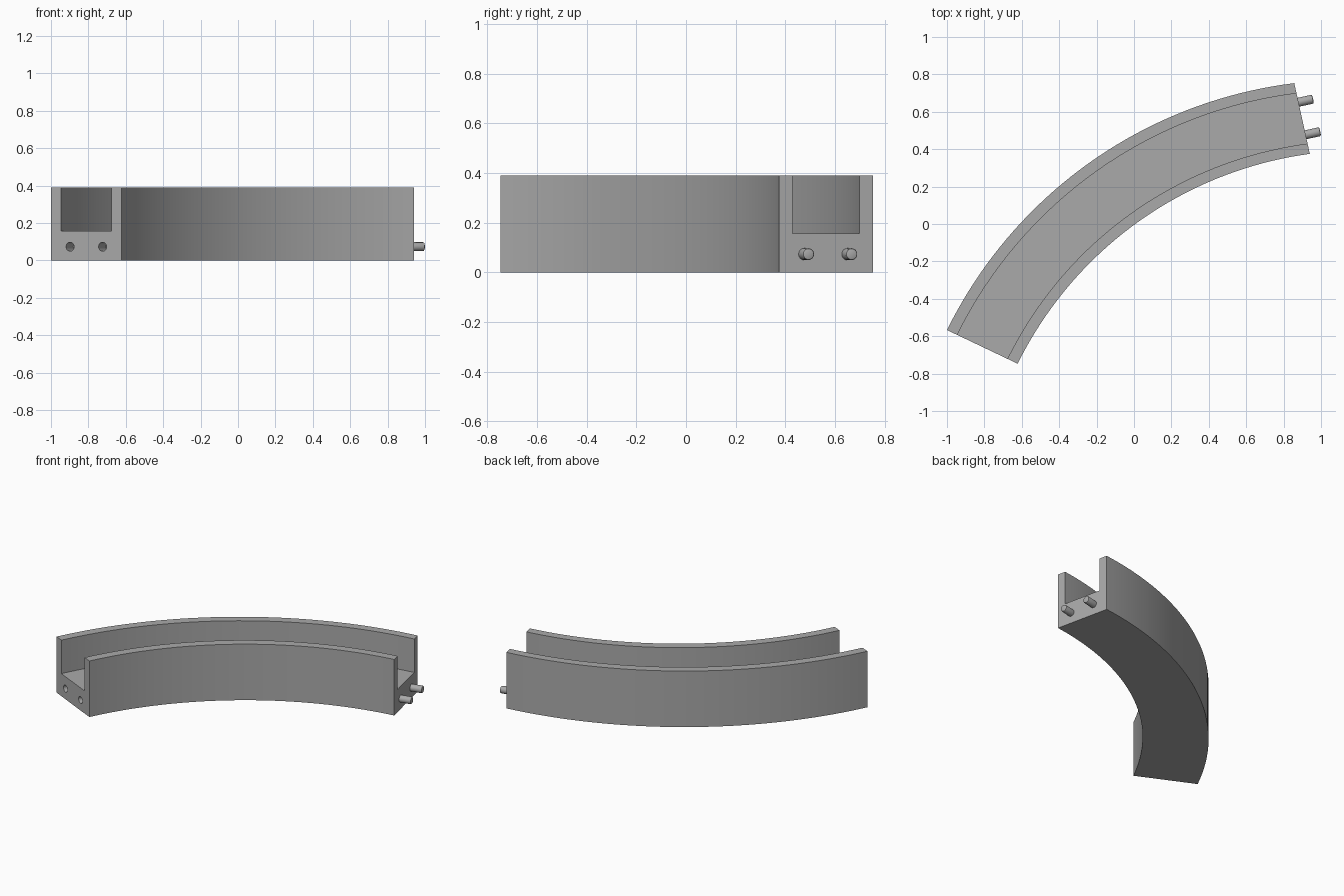
import bpy, bmesh, math
from mathutils import Vector

cube = bpy.data.objects.get("Cube")
if cube:
    bpy.data.objects.remove(cube, do_unlink=True)

HEIGHT, FLOOR, PIN_Z, PIN_R = 0.39, 0.157, 0.073, 0.024
SEGMENTS = 40
# Corners of the two end faces, inner and outer edge of the bend
START_IN, START_OUT = Vector((-0.622, -0.747)), Vector((-1.0, -0.567))
END_IN, END_OUT = Vector((0.94, 0.375)), Vector((0.857, 0.753))
PIN_PLACES = (0.27, 0.73)

grey = bpy.data.materials.new("grey_plastic")
grey.use_nodes = True
colour = (0.4, 0.4, 0.4, 1)
grey.diffuse_color = colour
grey.node_tree.nodes["Principled BSDF"].inputs["Base Color"].default_value = colour


def make_object(name, bm):
    bmesh.ops.recalc_face_normals(bm, faces=bm.faces)
    mesh = bpy.data.meshes.new(name)
    bm.to_mesh(mesh)
    bm.free()
    mesh.materials.append(grey)
    obj = bpy.data.objects.new(name, mesh)
    bpy.context.collection.objects.link(obj)
    return obj


def smooth(obj):
    bpy.ops.object.select_all(action='DESELECT')
    obj.select_set(True)
    bpy.context.view_layer.objects.active = obj
    bpy.ops.object.shade_smooth_by_angle(angle=math.radians(30))


def arc(f):
    """Circular arc along the bend, f = 0 at the inner edge, 1 at the outer."""
    a, b = START_IN.lerp(START_OUT, f), END_IN.lerp(END_OUT, f)
    sag = 0.24 + 0.048 * f
    half = (b - a).length / 2
    along = (b - a).normalized()
    out = Vector((-along.y, along.x))
    radius = (half * half + sag * sag) / (2 * sag)
    centre = (a + b) / 2 + out * (sag - radius)
    sweep = math.asin(half / radius)
    angles = [sweep * (2 * i / SEGMENTS - 1) for i in range(SEGMENTS + 1)]
    return [centre + radius * (along * math.sin(t) + out * math.cos(t)) for t in angles]


def rod(name, base, direction, length, chamfer=0.0):
    """Round rod starting at base and pointing along direction."""
    bm = bmesh.new()
    bmesh.ops.create_cone(bm, cap_ends=True, segments=24, radius1=PIN_R,
                          radius2=PIN_R, depth=length)
    if chamfer:
        rim = [e for e in bm.edges if all(v.co.z > 0 for v in e.verts)]
        bmesh.ops.bevel(bm, geom=rim, offset=chamfer, segments=2,
                        profile=0.5, affect='EDGES')
    bmesh.ops.translate(bm, verts=bm.verts, vec=(0, 0, length / 2))
    obj = make_object(name, bm)
    obj.rotation_mode = 'QUATERNION'
    obj.rotation_quaternion = direction.to_track_quat('Z', 'Y')
    obj.location = base
    return obj


# Curved channel: a U-shaped section swept along the bend
section = [(0, 0), (1, 0), (1, HEIGHT), (0.855, HEIGHT), (0.855, FLOOR),
           (0.145, FLOOR), (0.145, HEIGHT), (0, HEIGHT)]
bm = bmesh.new()
rows = [[bm.verts.new((p.x, p.y, z)) for p in arc(f)] for f, z in section]
for k, row in enumerate(rows):
    following = rows[(k + 1) % len(rows)]
    for i in range(SEGMENTS):
        bm.faces.new((row[i], row[i + 1], following[i + 1], following[i]))
for i in (0, SEGMENTS):
    bm.faces.new([row[i] for row in rows])
channel = make_object("curved_channel", bm)

# Sockets in the start face
face = (START_OUT - START_IN).normalized()
inward = Vector((-face.y, face.x, 0))
if inward.x < 0:
    inward.negate()
for f in PIN_PLACES:
    p = START_IN.lerp(START_OUT, f)
    cutter = rod("socket_cutter", Vector((p.x, p.y, PIN_Z)) - inward * 0.02, inward, 0.11)
    cutter.hide_render = True
    cut = channel.modifiers.new("socket", 'BOOLEAN')
    cut.operation = 'DIFFERENCE'
    cut.solver = 'EXACT'
    cut.object = cutter
    bpy.context.view_layer.objects.active = channel
    bpy.ops.object.modifier_apply(modifier=cut.name)
    bpy.data.objects.remove(cutter, do_unlink=True)
smooth(channel)

# Connector pins on the end face
face = (END_OUT - END_IN).normalized()
outward = Vector((face.y, -face.x, 0))
for name, f in zip(("inner_pin", "outer_pin"), PIN_PLACES):
    p = END_IN.lerp(END_OUT, f)
    pin = rod(name, Vector((p.x, p.y, PIN_Z)) - outward * 0.02, outward, 0.1, 0.008)
    smooth(pin)
